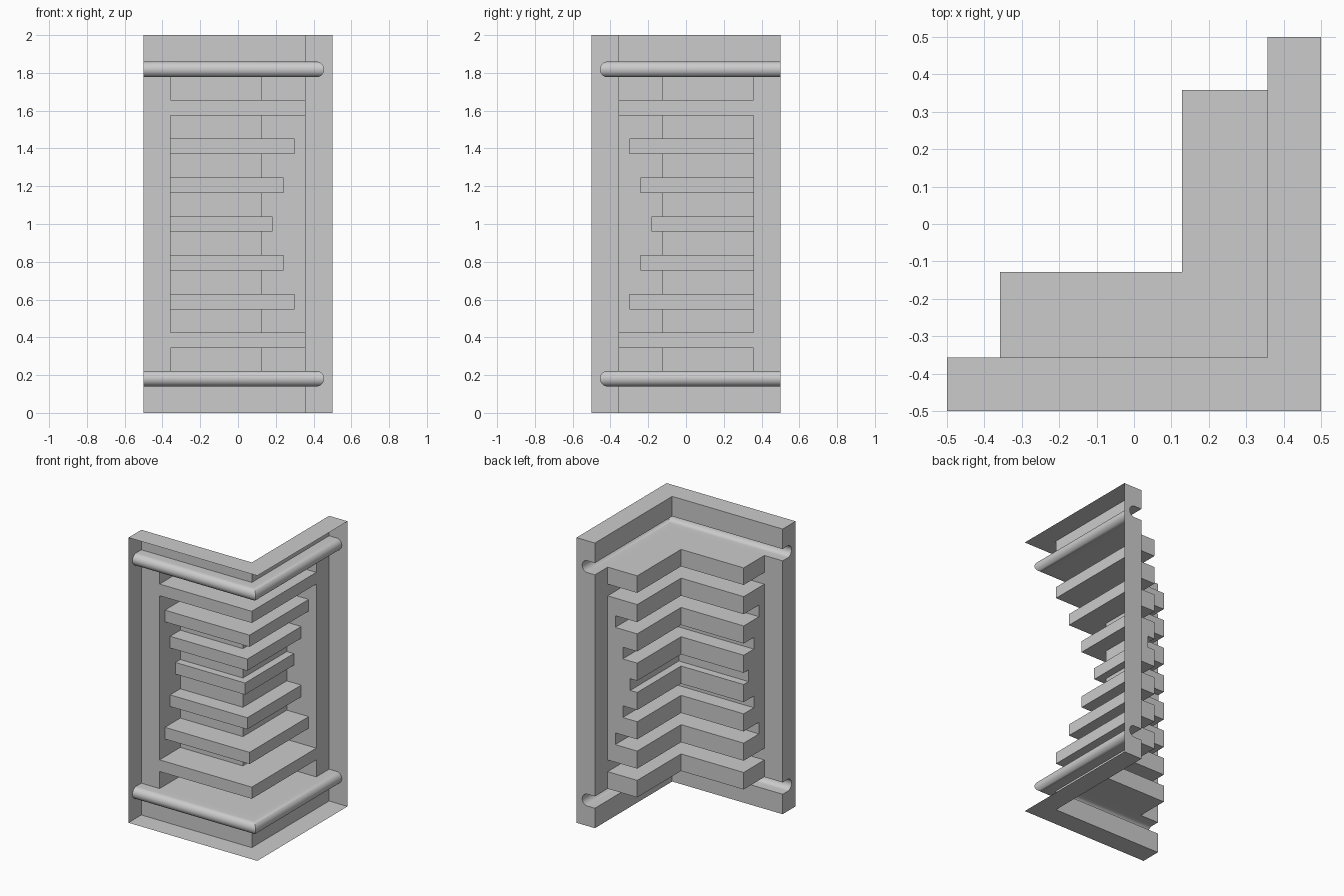
import bpy
import bmesh
from math import cos, sin, pi

cube = bpy.data.objects.get("Cube")
if cube:
    bpy.data.objects.remove(cube)

# Main dimensions: distances run from the centre to the outer corner
OUT, BACK, BAR = 0.5, 0.357, 0.128
BLOCK_END = 0.358
HALF_SLOT, PITCH = 0.041, 0.2055
CHAN_LOW, CHAN_HIGH = 1.777, 1.86

grey = bpy.data.materials.new("plain grey")
grey.use_nodes = True
grey.diffuse_color = (0.6, 0.6, 0.6, 1)
grey.node_tree.nodes["Principled BSDF"].inputs["Base Color"].default_value = grey.diffuse_color


def bend(bm, profile, end):
    """Sweep a (distance, height) profile round the right-angled corner."""
    rows = [[bm.verts.new(p) for p in ((-end, -d, z), (d, -d, z), (d, end, z))]
            for d, z in profile]
    for a, b in zip(rows, rows[1:]):
        for i in (0, 1):
            bm.faces.new((a[i], a[i + 1], b[i + 1], b[i]))
    return rows


def cap(bm, rows):
    """Close both ends of a swept profile."""
    bm.faces.new([r[0] for r in rows])
    bm.faces.new([r[2] for r in reversed(rows)])


def finish(bm, name):
    bmesh.ops.remove_doubles(bm, verts=bm.verts, dist=0.0001)
    mesh = bpy.data.meshes.new(name)
    bm.to_mesh(mesh)
    bm.free()
    mesh.materials.append(grey)
    obj = bpy.data.objects.new(name, mesh)
    bpy.context.collection.objects.link(obj)
    bpy.ops.object.select_all(action='DESELECT')
    obj.select_set(True)
    bpy.context.view_layer.objects.active = obj
    bpy.ops.object.shade_smooth_by_angle(angle=pi / 6)


# Corner frame: open on its two outer sides, with a round-bottomed channel at top and bottom
radius = (CHAN_HIGH - CHAN_LOW) / 2
mid = (CHAN_HIGH + CHAN_LOW) / 2
arc = [(0.414 + radius * sin(pi * i / 16), mid + radius * cos(pi * i / 16)) for i in range(17)]
upper = [(OUT, 2), (BACK, 2), (BACK, CHAN_HIGH)] + arc + [(BACK, CHAN_LOW)]
lower = [(d, 2 - z) for d, z in reversed(upper)]
bm = bmesh.new()
cap(bm, bend(bm, upper, OUT) + bend(bm, lower, OUT))

# Frame back: strips beside the louvres and full bands behind the two deepest slots
slots = [1 + PITCH * k for k in (3, 2, 1, 0, -1, -2, -3)]
breaks = [CHAN_LOW]
for z in (slots[0], slots[-1]):
    breaks += [z + HALF_SLOT, z - HALF_SLOT]
breaks.append(2 - CHAN_LOW)
for i, (hi, lo) in enumerate(zip(breaks, breaks[1:])):
    if i % 2:
        bend(bm, [(BACK, hi), (BACK, lo)], OUT)
    else:
        for quad in (((-OUT, -BACK, hi), (-BLOCK_END, -BACK, hi),
                      (-BLOCK_END, -BACK, lo), (-OUT, -BACK, lo)),
                     ((BACK, BLOCK_END, hi), (BACK, OUT, hi),
                      (BACK, OUT, lo), (BACK, BLOCK_END, lo))):
            bm.faces.new([bm.verts.new(p) for p in quad])
finish(bm, "corner_frame")


# Louvre blocks: inner slots get shallower towards the middle
def louvre_block(name, top, bottom, cuts=()):
    profile = [(BACK, top), (BAR, top)]
    for z in cuts:
        depth = 0.182 + 0.058 * abs(z - 1) / PITCH
        hi, lo = z + HALF_SLOT, z - HALF_SLOT
        profile += [(BAR, hi), (depth, hi), (depth, lo), (BAR, lo)]
    profile += [(BAR, bottom), (BACK, bottom)]
    bm = bmesh.new()
    cap(bm, bend(bm, profile, BLOCK_END))
    finish(bm, name)


louvre_block("top_louvre", breaks[0], breaks[1])
louvre_block("middle_louvres", breaks[2], breaks[3], slots[1:-1])
louvre_block("bottom_louvre", breaks[4], breaks[5])
